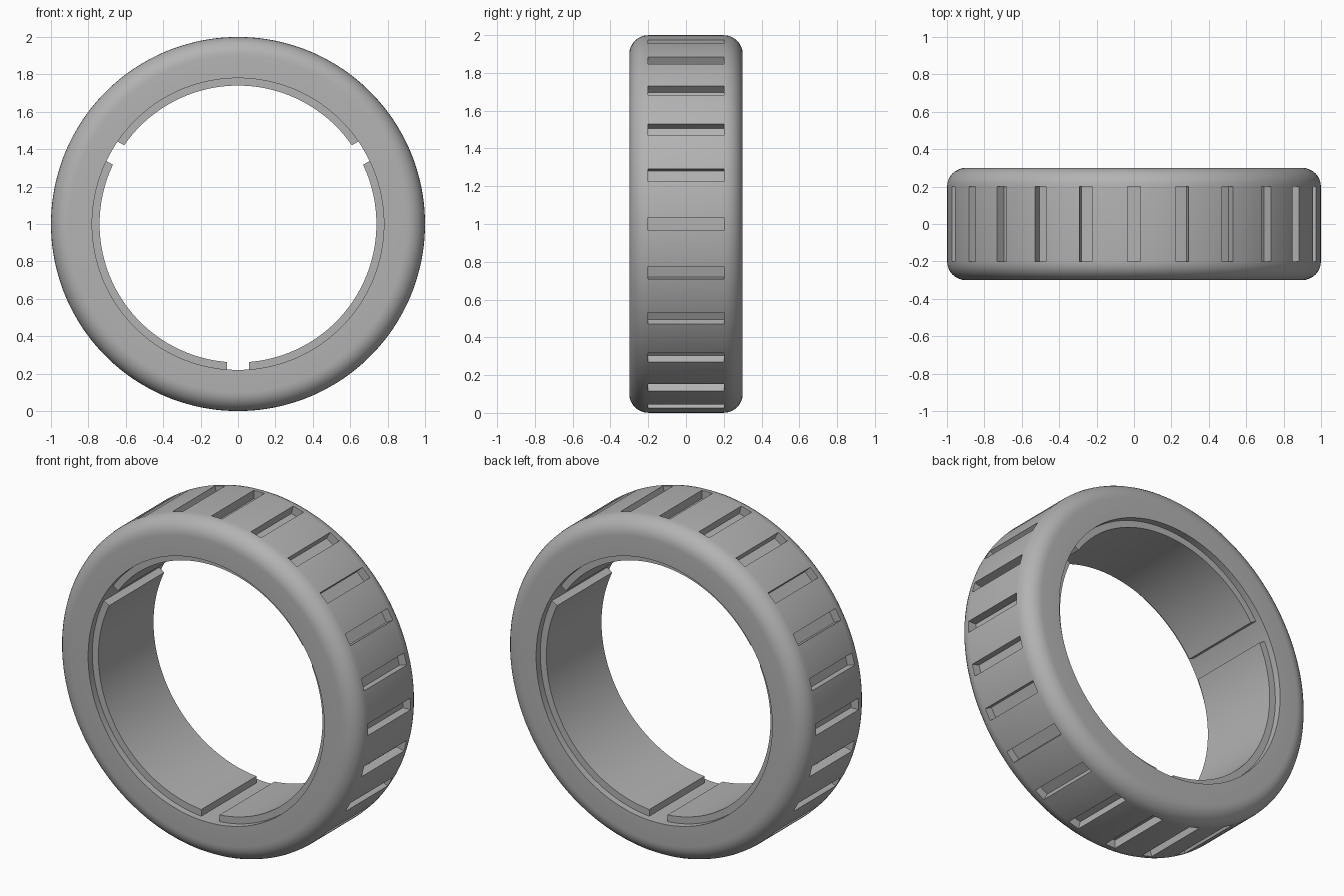
import bpy, bmesh
from math import sin, cos, pi, asin, radians
from mathutils import Vector

if "Cube" in bpy.data.objects:
    bpy.data.objects.remove(bpy.data.objects["Cube"])

SLOTS = 24            # grip slots around the rim
SLOT_HALF = 0.035
SLOT_DEPTH = 0.05
HALF_W, FILLET = 0.3, 0.1
BORE, RIDGE_R, RIDGE_HALF = 0.78, 0.74, 0.26
KEY_HALF = 0.06       # half width of each keyway

grey = bpy.data.materials.new("plain_grey")
grey.use_nodes = True
grey.diffuse_color = (0.45, 0.45, 0.45, 1)
grey.node_tree.nodes["Principled BSDF"].inputs["Base Color"].default_value = grey.diffuse_color


def polar(r, a, y):
    return Vector((r * cos(a), y, 1 + r * sin(a)))


def finish(bm, name):
    bmesh.ops.recalc_face_normals(bm, faces=bm.faces)
    mesh = bpy.data.meshes.new(name)
    bm.to_mesh(mesh)
    bm.free()
    mesh.materials.append(grey)
    ob = bpy.data.objects.new(name, mesh)
    bpy.context.collection.objects.link(ob)
    bpy.ops.object.select_all(action='DESELECT')
    ob.select_set(True)
    bpy.context.view_layer.objects.active = ob
    bpy.ops.object.shade_smooth_by_angle(angle=radians(30))
    return ob


def sweep(bm, sections, closed):
    """Skin a list of closed cross-sections and return the side faces by station."""
    rows = [[bm.verts.new(p) for p in s] for s in sections]
    n, m = len(rows), len(rows[0])
    faces = []
    for i in range(n if closed else n - 1):
        a, b = rows[i], rows[(i + 1) % n]
        faces.append([bm.faces.new((a[j], a[(j + 1) % m], b[(j + 1) % m], b[j]))
                      for j in range(m)])
    if not closed:
        bm.faces.new(rows[0])
        bm.faces.new(rows[-1])
    return faces


# Ring body: rounded outer corners, plain bore, stations aligned to the slot edges
arc = [(HALF_W - FILLET + FILLET * cos(t), 1 - FILLET + FILLET * sin(t))
       for t in [pi / 2 * k / 8 for k in range(9)]]
profile = arc + [(-y, r) for y, r in reversed(arc)] + [(-HALF_W, BORE), (HALF_W, BORE)]
pitch, edge = 2 * pi / SLOTS, asin(SLOT_HALF)
angles = []
for s in range(SLOTS):
    angles.append(s * pitch - edge)
    angles += [s * pitch + edge + (pitch - 2 * edge) * k / 5 for k in range(5)]

bm = bmesh.new()
stations = sweep(bm, [[polar(r, a, y) for y, r in profile] for a in angles], True)

# Grip slots: push the face between the fillets inward at every pitch
for s in range(SLOTS):
    face = stations[s * 6][len(arc) - 1]
    inward = -polar(SLOT_DEPTH, s * pitch, 0) + Vector((0, 0, 1))
    new = bmesh.ops.extrude_face_region(bm, geom=[face])["geom"]
    bmesh.ops.translate(bm, vec=inward, verts=[v for v in new if isinstance(v, bmesh.types.BMVert)])
    if face.is_valid:
        bmesh.ops.delete(bm, geom=[face], context='FACES_ONLY')
finish(bm, "grip_ring")

# Inner ridges: three arcs separated by straight-sided keyways
EMBED = BORE + 0.01
section = [(-RIDGE_HALF, RIDGE_R), (RIDGE_HALF, RIDGE_R), (RIDGE_HALF, EMBED), (-RIDGE_HALF, EMBED)]
STEPS = 64
for i, name in enumerate(("right_ridge", "left_ridge", "top_ridge")):
    start = radians((150, 270, 30)[i])
    rows = []
    for k in range(STEPS + 1):
        row = []
        for y, r in section:
            gap = asin(KEY_HALF / r)
            row.append(polar(r, start + gap + (2 * pi / 3 - 2 * gap) * k / STEPS, y))
        rows.append(row)
    bm = bmesh.new()
    sweep(bm, rows, False)
    finish(bm, name)
